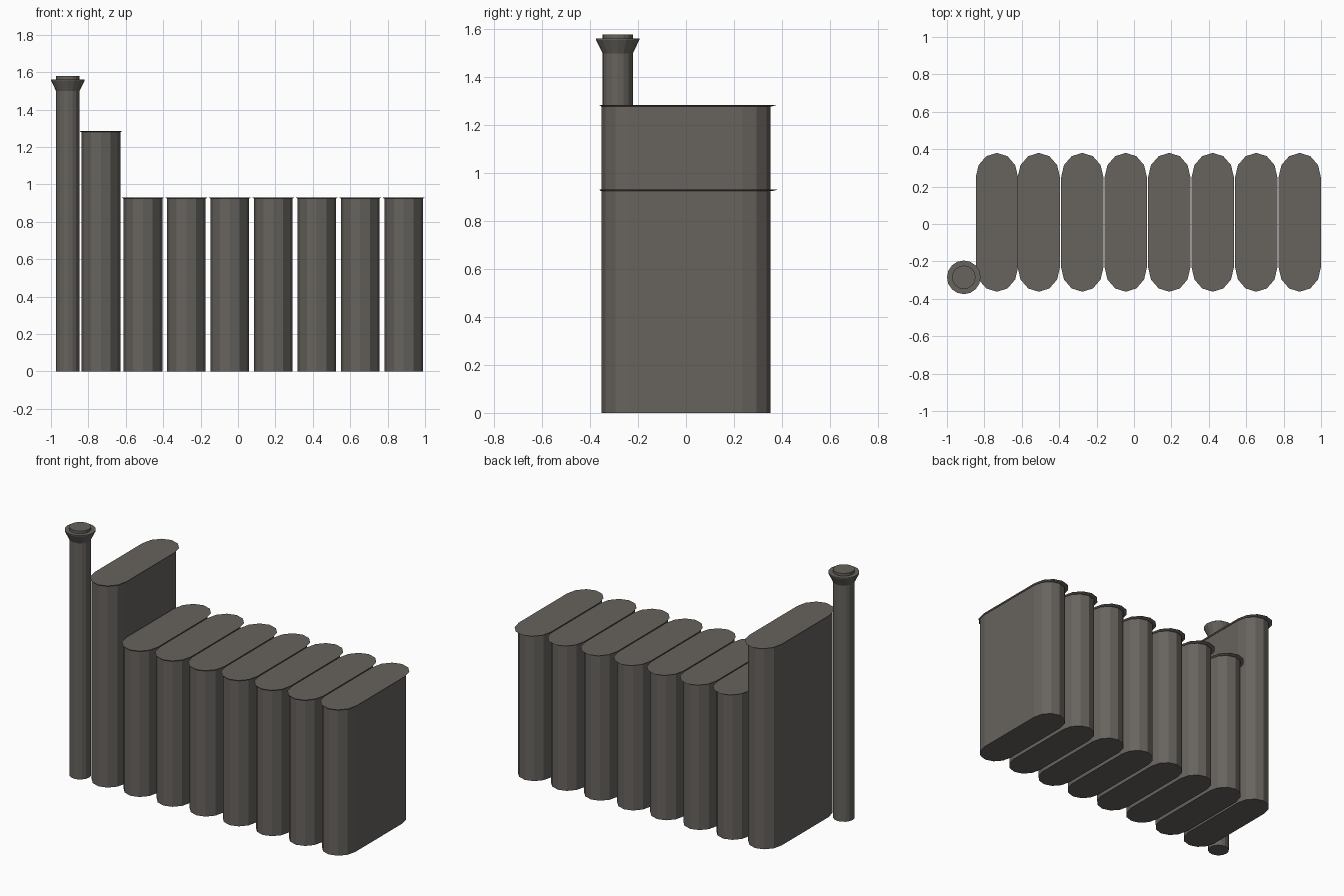
import bpy, bmesh
from math import sin, cos, pi

cube = bpy.data.objects.get("Cube")
if cube:
    bpy.data.objects.remove(cube, do_unlink=True)

COLOUR = (0.135, 0.125, 0.112, 1)
metal = bpy.data.materials.new("warm_grey")
metal.use_nodes = True
metal.diffuse_color = COLOUR
metal.node_tree.nodes["Principled BSDF"].inputs["Base Color"].default_value = COLOUR


def loft(name, rings):
    """Skin equal-sized rings of points and close both ends."""
    bm = bmesh.new()
    loops = [[bm.verts.new(p) for p in ring] for ring in rings]
    for a, b in zip(loops, loops[1:]):
        for i in range(len(a)):
            j = (i + 1) % len(a)
            bm.faces.new((a[i], a[j], b[j], b[i]))
    bm.faces.new(loops[0][::-1])
    bm.faces.new(loops[-1])
    bmesh.ops.recalc_face_normals(bm, faces=bm.faces)
    mesh = bpy.data.meshes.new(name)
    bm.to_mesh(mesh)
    bm.free()
    mesh.materials.append(metal)
    obj = bpy.data.objects.new(name, mesh)
    bpy.context.collection.objects.link(obj)
    return obj


def capsule(x, rx, ry, back, front, z):
    """Long outline along y with a six-sided rounding at each end."""
    ring = []
    for start, y in ((0, back), (pi, front)):
        for k in range(7):
            a = start + k * pi / 6
            ring.append((x + rx * cos(a), y + ry * sin(a), z))
    return ring


def bin_column(name, x, height):
    # Straight column with a thin overhanging lid
    loft(name, [capsule(x, 0.104, 0.117, 0.235, -0.235, z)
                for z in (0, height - 0.006)])
    loft(name + "_lid", [capsule(x, 0.106, 0.12, 0.24, -0.235, height - 0.006),
                         capsule(x, 0.113, 0.13, 0.25, -0.232, height)])


# Tall column, then the row of seven short ones
bin_column("tall_column", -0.733, 1.285)
for n in range(7):
    bin_column(f"short_column_{n + 1}", -0.509 + n * 0.2325, 0.931)

# Free-standing pipe with flared collar and top stub
SIDES = 16
PROFILE = [(0.063, 0), (0.063, 1.5), (0.09, 1.555), (0.09, 1.561),
           (0.063, 1.561), (0.063, 1.578)]
loft("chimney_pipe", [[(-0.91 + r * cos(2 * pi * i / SIDES),
                        -0.285 + r * sin(2 * pi * i / SIDES), z)
                       for i in range(SIDES)] for r, z in PROFILE])
